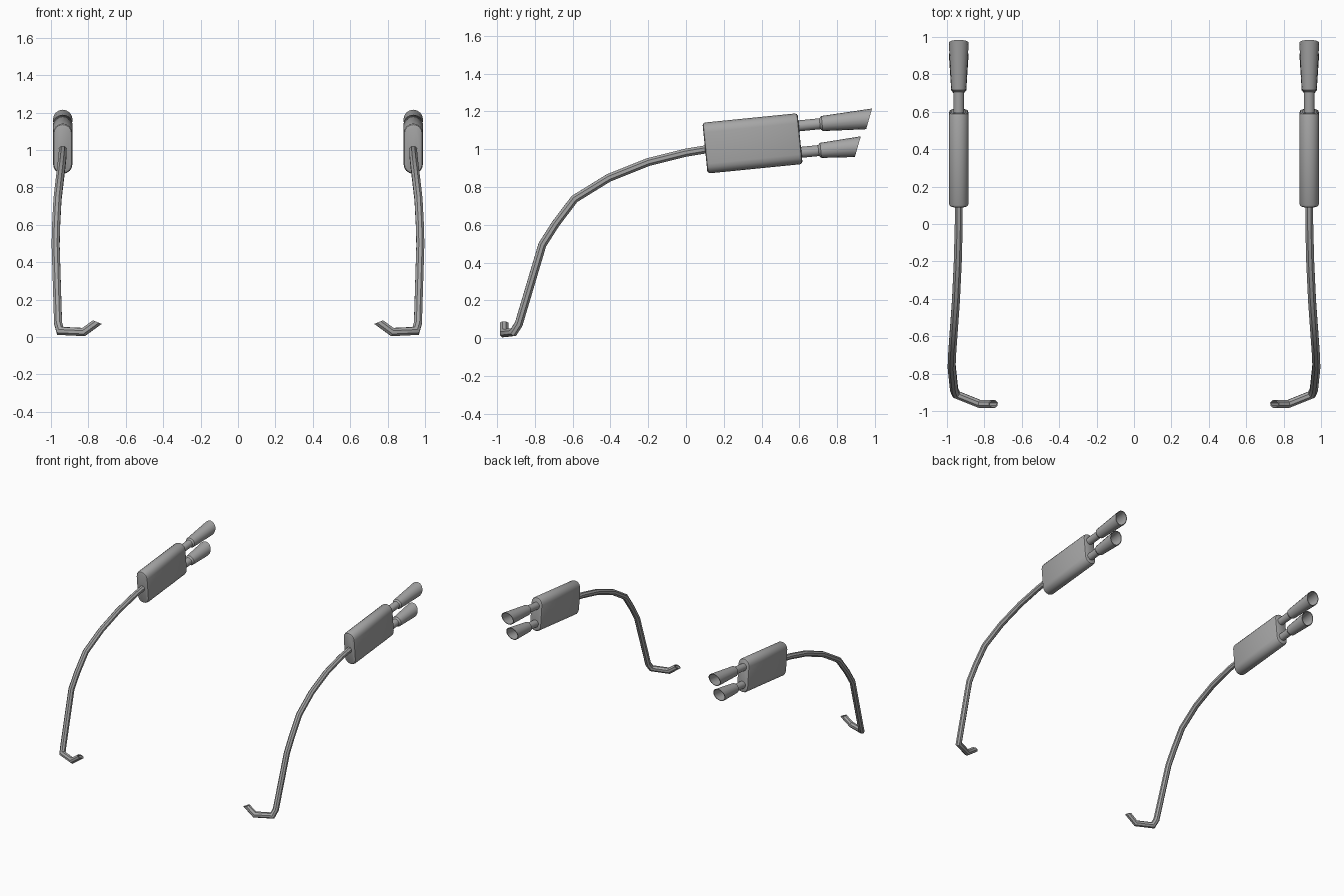
import bpy, bmesh
from math import sin, cos, pi, radians
from mathutils import Vector, Matrix

if "Cube" in bpy.data.objects:
    bpy.data.objects.remove(bpy.data.objects["Cube"])


def material(name, value):
    m = bpy.data.materials.new(name)
    m.use_nodes = True
    colour = (value, value, value, 1)
    m.diffuse_color = colour
    m.node_tree.nodes["Principled BSDF"].inputs["Base Color"].default_value = colour
    return m


STEEL = material("grey steel", 0.38)
SIDE_X = 0.937
TILT = radians(5.7)


def loft(name, rings, angle=35, caps=True):
    """Skin a list of vertex rings, mirrored to the other side."""
    bm = bmesh.new()
    loops = [[bm.verts.new(p) for p in ring] for ring in rings]
    n = len(loops[0])
    for a, b in zip(loops, loops[1:]):
        for i in range(n):
            j = (i + 1) % n
            bm.faces.new((a[i], a[j], b[j], b[i]))
    if caps:
        bm.faces.new(loops[0])
        bm.faces.new(loops[-1])
    bmesh.ops.recalc_face_normals(bm, faces=bm.faces)
    mesh = bpy.data.meshes.new(name)
    bm.to_mesh(mesh)
    bm.free()
    mesh.materials.append(STEEL)
    ob = bpy.data.objects.new(name, mesh)
    bpy.context.collection.objects.link(ob)
    bpy.ops.object.select_all(action="DESELECT")
    ob.select_set(True)
    bpy.context.view_layer.objects.active = ob
    bpy.ops.object.shade_smooth_by_angle(angle=radians(angle))
    ob.modifiers.new("other side", "MIRROR").use_mirror_merge = False
    return ob


def sweep(path, radius, sides, end_normal):
    """Mitred rings along a bent path; the last ring is cut by end_normal."""
    pts = [Vector(p) for p in path]
    dirs = [(b - a).normalized() for a, b in zip(pts, pts[1:])]
    side = Vector((1, 0, 0))
    side = (side - dirs[0] * side.dot(dirs[0])).normalized()
    up = dirs[0].cross(side)
    ring = []
    for i in range(sides):
        t = 2 * pi * (i + 0.5) / sides
        ring.append(pts[0] + radius * (side * cos(t) + up * sin(t)))
    rings = [ring]
    for k, d in enumerate(dirs):
        normal = (d + dirs[k + 1]) if k + 1 < len(dirs) else Vector(end_normal)
        ring = [p + d * ((pts[k + 1] - p).dot(normal) / d.dot(normal)) for p in ring]
        rings.append(ring)
    return rings


def tilted(y, z):
    return Matrix.Translation((SIDE_X, y, z)) @ Matrix.Rotation(TILT, 4, "X")


# Long bent pipe, from the muffler down to the open inlet
path = [(SIDE_X, 0.14, 1.005), (0.937, 0.0, 0.982), (0.942, -0.2, 0.932),
        (0.952, -0.41, 0.848), (0.965, -0.59, 0.737), (0.972, -0.69, 0.605),
        (0.975, -0.76, 0.495), (0.962, -0.885, 0.075), (0.95, -0.912, 0.033),
        (0.825, -0.962, 0.027), (0.752, -0.962, 0.08)]
outer = sweep(path, 0.023, 8, (-0.4, 0, 1))
inner = sweep(path, 0.018, 8, (-0.4, 0, 1))
loft("exhaust_pipe", outer + inner[:-3:-1])

# Muffler: a tall rounded section with softened ends
frame = tilted(0.352, 1.031)


def muffler_ring(y, inset):
    r, straight = 0.052 - inset, 0.083
    ring = []
    for half, centre in ((0, straight), (pi, -straight)):
        for i in range(9):
            t = half + pi * i / 8
            ring.append(frame @ Vector((r * cos(t), y, centre + r * sin(t))))
    return ring


ends = [(0.253, 0.014), (0.249, 0.005), (0.238, 0)]
rings = [muffler_ring(-y, i) for y, i in ends]
rings += [muffler_ring(y, i) for y, i in reversed(ends)]
loft("muffler", rings, 40)


# Twin outlets: narrow neck, flared tip with a slanted open mouth
def outlet(name, y, z, length):
    place = tilted(y, z)
    slant = 0.4
    profile = [(-0.14, 0.029, 0), (-0.012, 0.029, 0), (0, 0.040, 0),
               (length, 0.053, slant), (length, 0.048, slant),
               (0.02, 0.036, 0)]
    rings = []
    for along, r, s in profile:
        ring = []
        for i in range(16):
            t = 2 * pi * i / 16
            ring.append(place @ Vector((r * cos(t), along + s * r * sin(t), r * sin(t))))
        rings.append(ring)
    loft(name, rings, 30)


outlet("upper_outlet", 0.72, 1.136, 0.25)
outlet("lower_outlet", 0.713, 0.994, 0.197)
